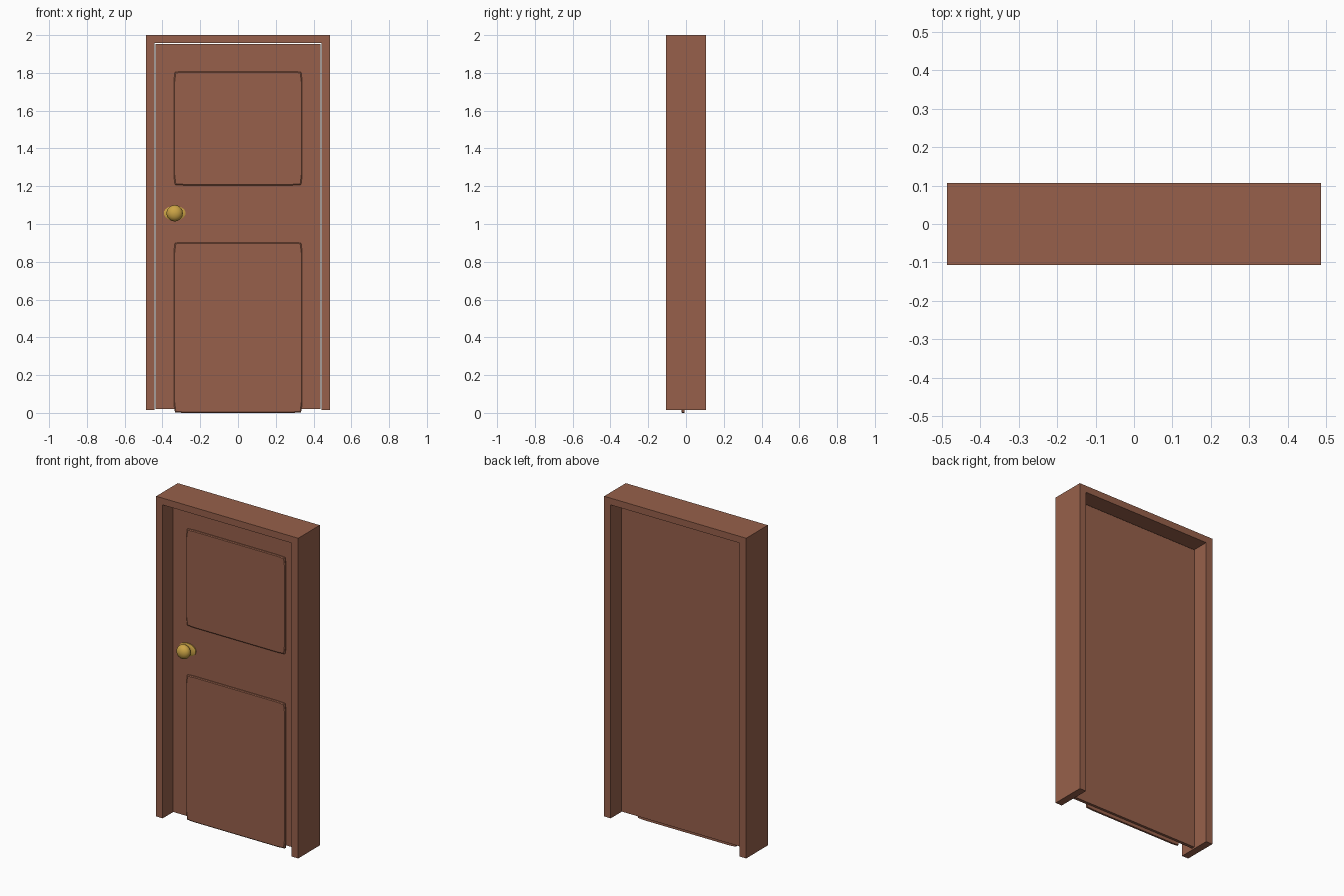
import bpy, bmesh, math

if "Cube" in bpy.data.objects:
    bpy.data.objects.remove(bpy.data.objects["Cube"])


def material(name, rgb):
    m = bpy.data.materials.new(name)
    m.diffuse_color = (*rgb, 1)
    m.use_nodes = True
    m.node_tree.nodes["Principled BSDF"].inputs["Base Color"].default_value = m.diffuse_color
    return m


WOOD = material("brown_wood", (0.31, 0.118, 0.07))
BRASS = material("brass", (0.60, 0.37, 0.06))


def add_object(name, bm, mat):
    bmesh.ops.recalc_face_normals(bm, faces=bm.faces)
    me = bpy.data.meshes.new(name)
    bm.to_mesh(me)
    bm.free()
    me.materials.append(mat)
    ob = bpy.data.objects.new(name, me)
    bpy.context.collection.objects.link(ob)
    return ob


def loft(name, rings, mat):
    """Skin a stack of equal-length (x, y, z) rings and cap both ends."""
    bm = bmesh.new()
    loops = [[bm.verts.new(p) for p in r] for r in rings]
    n = len(loops[0])
    for a, b in zip(loops, loops[1:]):
        for i in range(n):
            j = (i + 1) % n
            bm.faces.new((a[i], a[j], b[j], b[i]))
    bm.faces.new(loops[0])
    bm.faces.new(loops[-1])
    return add_object(name, bm, mat)


def extrude_y(name, pts, y0, y1, mat):
    return loft(name, [[(x, y, z) for x, z in pts] for y in (y0, y1)], mat)


# Door frame: an upside-down U profile
extrude_y("door_frame", [(-.487, .015), (-.487, 2), (.487, 2), (.487, .015),
                         (.442, .015), (.442, 1.958), (-.442, 1.958), (-.442, .015)],
          -.106, .106, WOOD)

# Door leaf with a hairline gap to the frame
extrude_y("door_leaf", [(-.437, .021), (-.437, 1.953), (.437, 1.953), (.437, .021)],
          -.013, .007, WOOD)


# Raised panels with slightly eased corners and a bevelled rim
def panel(name, w, z0, z1):
    def ring(inset, y):
        a, b, t, c = w - inset, z0 + inset, z1 - inset, .006
        pts = [(-a, b + .05), (-a, t - .05), (-a + c, t - c / 2), (-a + .05, t),
               (a - .05, t), (a - c, t - c / 2), (a, t - .05), (a, b + .05),
               (a - c, b + c / 2), (a - .05, b), (-a + .05, b), (-a + c, b + c / 2)]
        return [(x, y, z) for x, z in pts]
    loft(name, [ring(0, -.008), ring(0, -.020), ring(.005, -.024)], WOOD)


panel("upper_panel", .34, 1.205, 1.808)
panel("lower_panel", .34, 0.0, .903)

# Door knob: oval rosette, neck and round grip
KX, KZ, N = -.335, 1.057, 32


def turned(name, profile, mat, squash=1.0):
    rings = [[(KX + r * math.cos(2 * math.pi * i / N), y,
               KZ + squash * r * math.sin(2 * math.pi * i / N)) for i in range(N)]
             for y, r in profile]
    ob = loft(name, rings, mat)
    bpy.context.view_layer.objects.active = ob
    ob.select_set(True)
    bpy.ops.object.shade_smooth_by_angle(angle=math.radians(40))
    ob.select_set(False)


turned("knob_rosette", [(-.010, .058), (-.018, .058), (-.023, .045)], BRASS, .66)
turned("knob_neck", [(-.015, .018), (-.035, .018)], BRASS)
turned("knob_grip", [(-.055 - .033 * math.cos(math.pi * k / 16),
                      .043 * max(.02, math.sin(math.pi * k / 16))) for k in range(17)], BRASS)
